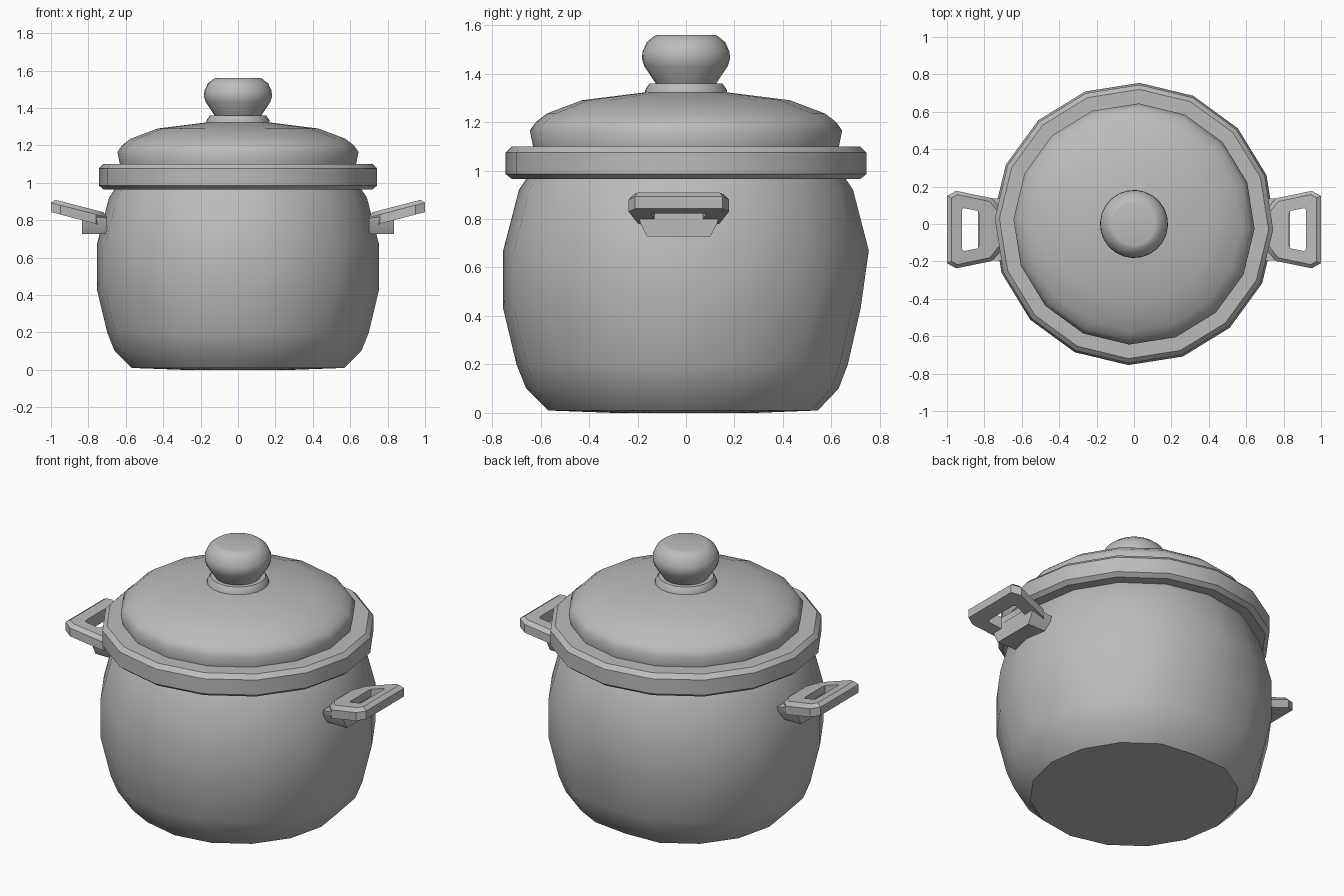
import bpy, bmesh, math

cube = bpy.data.objects.get("Cube")
if cube:
    bpy.data.objects.remove(cube, do_unlink=True)

metal = bpy.data.materials.new("grey metal")
metal.use_nodes = True
GREY = (0.5, 0.5, 0.5, 1)
metal.diffuse_color = GREY
metal.node_tree.nodes["Principled BSDF"].inputs["Base Color"].default_value = GREY


def finish(name, bm, angle):
    bmesh.ops.recalc_face_normals(bm, faces=bm.faces)
    mesh = bpy.data.meshes.new(name)
    bm.to_mesh(mesh)
    bm.free()
    mesh.materials.append(metal)
    obj = bpy.data.objects.new(name, mesh)
    bpy.context.collection.objects.link(obj)
    bpy.ops.object.select_all(action='DESELECT')
    obj.select_set(True)
    bpy.context.view_layer.objects.active = obj
    bpy.ops.object.shade_smooth_by_angle(angle=math.radians(angle))
    return obj


def loft(name, loops, angle, closed=False):
    """Skin matching loops of points; cap the ends unless closed into a ring."""
    bm = bmesh.new()
    rings = [[bm.verts.new(p) for p in loop] for loop in loops]
    pairs = list(zip(rings, rings[1:]))
    if closed:
        pairs.append((rings[-1], rings[0]))
    else:
        bm.faces.new(rings[0])
        bm.faces.new(rings[-1])
    n = len(rings[0])
    for a, b in pairs:
        for i in range(n):
            j = (i + 1) % n
            bm.faces.new((a[i], a[j], b[j], b[i]))
    return finish(name, bm, angle)


def turned(name, profile, sides, angle, flat_back=0):
    """Revolve (radius, height) points; ease in the back below flat_back."""
    loops = []
    for r, z in profile:
        loop = []
        for i in range(sides):
            t = 2 * math.pi * i / sides - math.radians(2.3)
            k = 0.955 if z < flat_back and math.sin(t) > 0.98 else 1
            loop.append((r * k * math.cos(t), r * k * math.sin(t), z))
        loops.append(loop)
    return loft(name, loops, angle)


# Pot body, rim, lid and knob
turned("pot_body", [(0.3, 0), (0.57, 0.01), (0.66, 0.1), (0.7, 0.2), (0.755, 0.43),
                    (0.755, 0.67), (0.69, 0.92), (0.65, 0.98)], 16, 40, 0.5)
turned("lid_rim", [(0.6, 0.965), (0.72, 0.965), (0.745, 0.985), (0.745, 1.075),
                   (0.72, 1.1), (0.6, 1.1)], 16, 30)
turned("lid_dome", [(0.63, 1.09), (0.645, 1.165), (0.62, 1.2), (0.575, 1.235),
                    (0.43, 1.29), (0.15, 1.325)], 16, 50)
turned("knob_base", [(0.17, 1.315), (0.168, 1.335), (0.15, 1.36), (0.1, 1.36)], 24, 35)
turned("knob", [(0.118, 1.35), (0.172, 1.43), (0.182, 1.46), (0.18, 1.49),
                (0.162, 1.53), (0.13, 1.556), (0.115, 1.56)], 24, 40)

# Side handles: sloped frame with a window, plus a mounting block underneath
CENTRE_Y = -0.03


def frame_loop(side, half, drop):
    pts = half + [(x, -w) for x, w in reversed(half)]
    return [(side * x, CENTRE_Y + w, 0.845 + 0.26 * (x - 0.73) - drop) for x, w in pts]


def block_loop(side, x0, x1, w, z0, z1):
    return [(side * x, CENTRE_Y + y, z)
            for x, y, z in ((x0, -w, z0), (x1, -w, z1), (x1, w, z1), (x0, w, z0))]


outer = [(0.7, 0.1), (0.76, 0.168), (0.95, 0.207), (1.0, 0.18)]
inset = [(0.72, 0.085), (0.77, 0.15), (0.945, 0.187), (0.975, 0.17)]
window = [(0.83, 0.085), (0.835, 0.1), (0.91, 0.115), (0.92, 0.105)]

for word, side in (("left", 1), ("right", -1)):
    loft(word + "_handle",
         [frame_loop(side, inset, 0), frame_loop(side, outer, 0.022),
          frame_loop(side, outer, 0.072), frame_loop(side, window, 0.072),
          frame_loop(side, window, 0)], 30, closed=True)
    loft(word + "_handle_block",
         [block_loop(side, 0.7, 0.835, 0.165, 0.81, 0.83),
          block_loop(side, 0.7, 0.835, 0.16, 0.785, 0.785),
          block_loop(side, 0.7, 0.835, 0.13, 0.727, 0.727)], 30)
